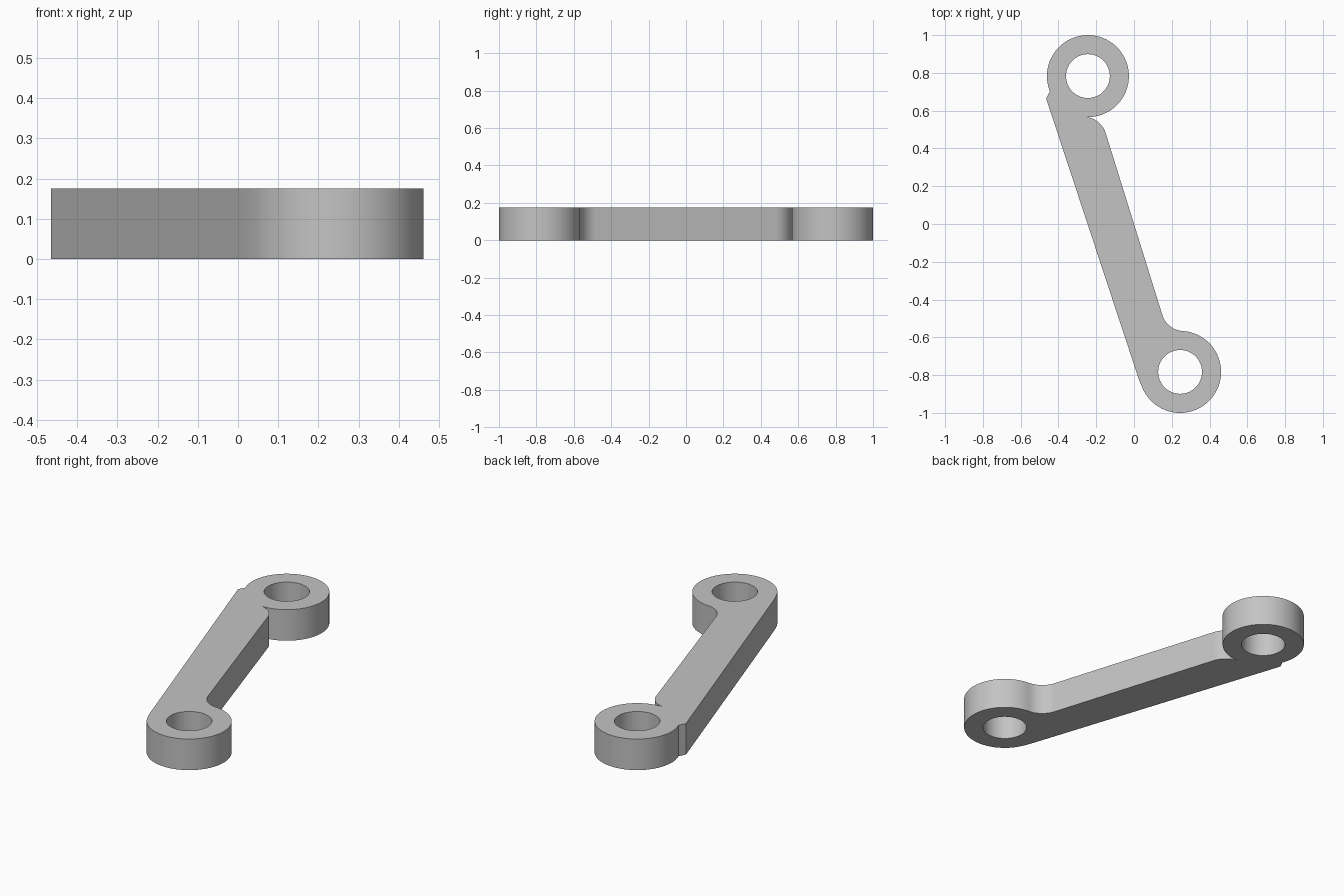
import bpy, bmesh
from math import cos, sin, radians, degrees, asin, sqrt, atan2
from mathutils import Vector

cube = bpy.data.objects.get("Cube")
if cube:
    bpy.data.objects.remove(cube, do_unlink=True)

HEIGHT = 0.175
EYE = Vector((0.244, -0.783))      # lower eye centre; the upper one is opposite
RING, HOLE, FILLET = 0.217, 0.116, 0.12


def arc(centre, radius, start, end, steps):
    """Points on a circle from start to end, in degrees."""
    angles = [radians(start + (end - start) * i / steps) for i in range(steps + 1)]
    return [centre + radius * Vector((cos(a), sin(a))) for a in angles]


# Fillet between the lower eye and the straight edge on the link's axis
axis = -EYE.normalized()
side = Vector((axis.y, -axis.x))
reach = sqrt((RING + FILLET) ** 2 - FILLET ** 2)
fillet_centre = EYE + axis * reach + side * FILLET
axis_angle = degrees(atan2(axis.y, axis.x))
swing = degrees(asin(FILLET / (RING + FILLET)))
ring_angle = axis_angle - swing
fillet = arc(fillet_centre, FILLET, ring_angle + 180, axis_angle + 90, 14)

# Outer contour, counter-clockwise from the left of the lower eye
outline = [Vector((0.015, -0.79)), Vector((0.028, -0.829))]
outline += arc(EYE, RING, 205, 360 + ring_angle, 56)
outline += fillet[1:]
outline += [-p for p in reversed(fillet)]
outline += arc(-EYE, RING, ring_angle - 180, 202, 64)[1:]
outline.append(Vector((-0.465, 0.664)))

holes = [arc(c, HOLE, 0, 360, 64)[:-1] for c in (EYE, -EYE)]

# Fill the profile and raise it to full thickness
bm = bmesh.new()
for loop in [outline] + holes:
    verts = [bm.verts.new((p.x, p.y, 0)) for p in loop]
    for a, b in zip(verts, verts[1:] + verts[:1]):
        bm.edges.new((a, b))
bmesh.ops.triangle_fill(bm, edges=bm.edges[:], use_beauty=True, normal=(0, 0, 1))
raised = bmesh.ops.extrude_face_region(bm, geom=bm.faces[:], use_keep_orig=True)
top = [v for v in raised["geom"] if isinstance(v, bmesh.types.BMVert)]
bmesh.ops.translate(bm, verts=top, vec=(0, 0, HEIGHT))
bmesh.ops.recalc_face_normals(bm, faces=bm.faces[:])

mesh = bpy.data.meshes.new("link_arm")
bm.to_mesh(mesh)
bm.free()
link = bpy.data.objects.new("link_arm", mesh)
bpy.context.collection.objects.link(link)

# Plain grey material
grey = bpy.data.materials.new("light_grey")
grey.use_nodes = True
colour = (0.55, 0.55, 0.55, 1)
grey.diffuse_color = colour
grey.node_tree.nodes["Principled BSDF"].inputs["Base Color"].default_value = colour
mesh.materials.append(grey)

# Smooth rounded walls, sharp rims
bpy.ops.object.select_all(action="DESELECT")
link.select_set(True)
bpy.context.view_layer.objects.active = link
bpy.ops.object.shade_smooth_by_angle(angle=radians(30))
